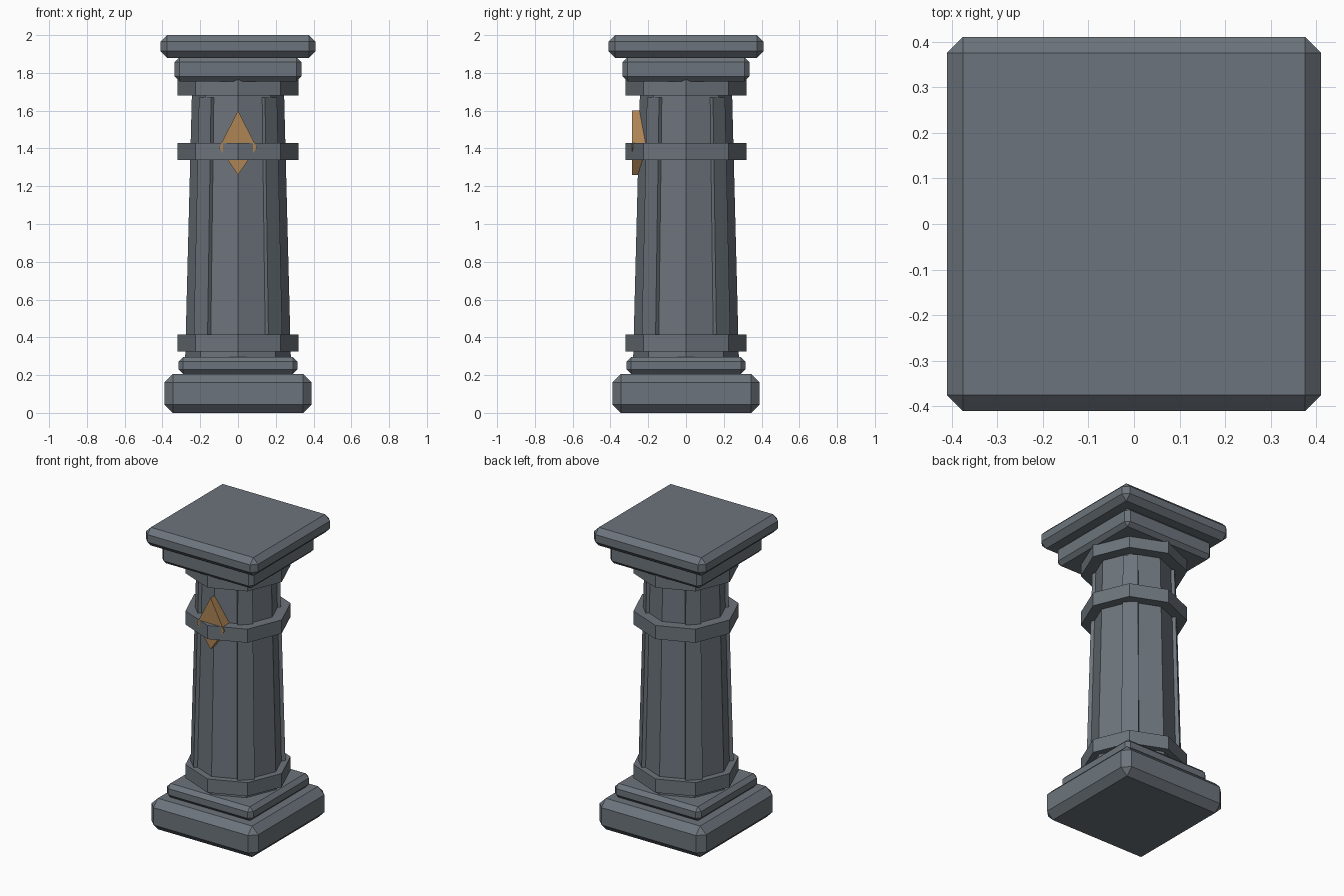
import bpy
import bmesh
import math
from mathutils import Matrix, Vector

cube = bpy.data.objects.get("Cube")
if cube:
    bpy.data.objects.remove(cube, do_unlink=True)


def material(name, rgb):
    mat = bpy.data.materials.new(name)
    mat.use_nodes = True
    mat.diffuse_color = (*rgb, 1)
    mat.node_tree.nodes["Principled BSDF"].inputs["Base Color"].default_value = (*rgb, 1)
    return mat


STONE = material("slate stone", (0.15, 0.175, 0.20))
BRONZE = material("bronze", (0.42, 0.23, 0.09))


def add_object(name, bm, mat):
    bmesh.ops.recalc_face_normals(bm, faces=bm.faces)
    mesh = bpy.data.meshes.new(name)
    bm.to_mesh(mesh)
    bm.free()
    mesh.materials.append(mat)
    obj = bpy.data.objects.new(name, mesh)
    bpy.context.collection.objects.link(obj)
    return obj


def slab(name, half, z0, z1, chamfer):
    """Square block with every edge chamfered."""
    bm = bmesh.new()
    size = Matrix.Diagonal((2 * half, 2 * half, z1 - z0, 1))
    bmesh.ops.create_cube(bm, size=1, matrix=Matrix.Translation((0, 0, (z0 + z1) / 2)) @ size)
    bmesh.ops.bevel(bm, geom=bm.edges[:], offset=chamfer, segments=1,
                    affect='EDGES', clamp_overlap=True)
    return add_object(name, bm, STONE)


def octagon(name, r0, r1, z0, z1):
    """Eight-sided drum with a corner facing the front."""
    bm = bmesh.new()
    bmesh.ops.create_cone(bm, cap_ends=True, segments=8, radius1=r0, radius2=r1,
                          depth=z1 - z0, matrix=Matrix.Translation((0, 0, (z0 + z1) / 2)))
    return add_object(name, bm, STONE)


def loft(name, bottom, top, mat):
    """Solid between two matching outlines."""
    bm = bmesh.new()
    a = [bm.verts.new(p) for p in bottom]
    b = [bm.verts.new(p) for p in top]
    bm.faces.new(a)
    bm.faces.new(b)
    for i in range(len(a)):
        j = (i + 1) % len(a)
        bm.faces.new((a[i], a[j], b[j], b[i]))
    return add_object(name, bm, mat)


# Stepped base and capital
slab("plinth", 0.39, 0, 0.205, 0.045)
slab("base_step", 0.315, 0.205, 0.297, 0.025)
slab("capital_step", 0.335, 1.755, 1.882, 0.025)
slab("capital_slab", 0.41, 1.88, 2.0, 0.035)

# Tapered shaft and its bands
octagon("shaft", 0.28, 0.242, 0.28, 1.77)
for name, z0, z1 in (("lower_band", 0.325, 0.415),
                     ("middle_band", 1.34, 1.43),
                     ("upper_band", 1.68, 1.768)):
    octagon(name, 0.32, 0.32, z0, z1)


# Raised ribs on the four diagonal corners
def rib_outline(radius, half_width, z, turn):
    corners = ((radius - 0.06, -half_width), (radius, -half_width),
               (radius, half_width), (radius - 0.06, half_width))
    return [turn @ Vector((x, y, z)) for x, y in corners]


for i, side in enumerate(("back_left", "back_right", "front_right", "front_left")):
    turn = Matrix.Rotation(math.radians(45 + 90 * i), 3, 'Z')
    loft("rib_" + side, rib_outline(0.281, 0.052, 0.36, turn),
         rib_outline(0.247, 0.045, 1.67, turn), STONE)

# Kite-shaped ornament on the front
kite = ((0, 1.26), (0.1, 1.405), (0, 1.6), (-0.1, 1.405))
loft("front_ornament", [(x, -0.287, z) for x, z in kite],
     [(x, -0.19, z) for x, z in kite], BRONZE)
